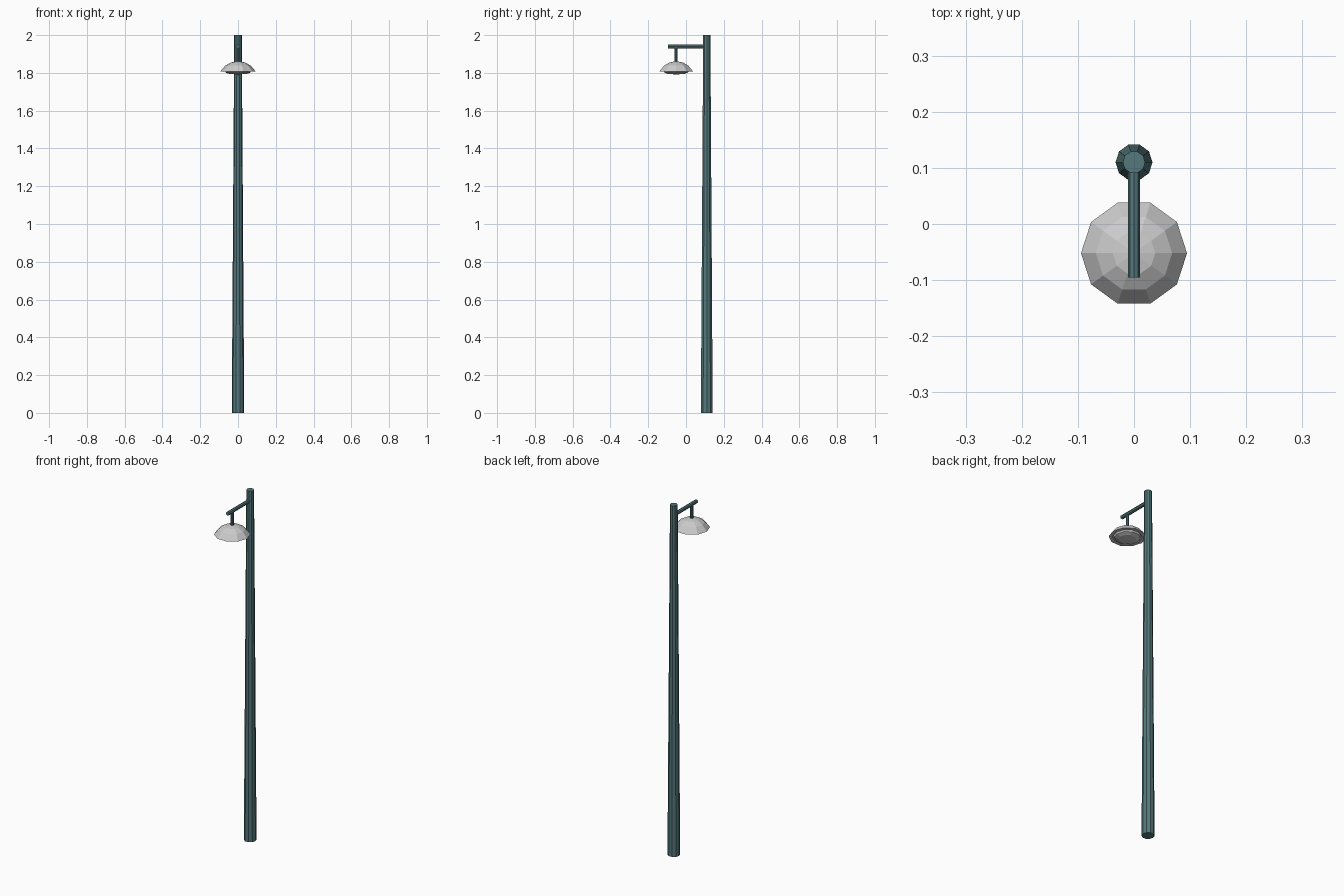
import bpy, bmesh, math
from mathutils import Vector

if "Cube" in bpy.data.objects:
    bpy.data.objects.remove(bpy.data.objects["Cube"])

teal = bpy.data.materials.new("teal_paint")
teal.diffuse_color = (0.09, 0.19, 0.20, 1)
teal.use_nodes = True
teal.node_tree.nodes["Principled BSDF"].inputs["Base Color"].default_value = teal.diffuse_color

POLE_Y, LAMP_Y, ARM_Z = 0.11, -0.052, 1.94


def rod(name, start, end, r1, r2, sides):
    """Capped, tapered rod between two points."""
    a, b = Vector(start), Vector(end)
    bpy.ops.mesh.primitive_cone_add(vertices=sides, radius1=r1, radius2=r2,
                                    depth=(b - a).length, location=(a + b) / 2)
    ob = bpy.context.object
    ob.name = name
    ob.rotation_euler = (b - a).to_track_quat('Z', 'Y').to_euler()
    ob.data.materials.append(teal)
    return ob


def lathe(name, profile, y, sides=10):
    """Revolve (radius, z) points that start and end on the axis."""
    bm = bmesh.new()
    pts = [bm.verts.new((r, 0, z)) for r, z in profile]
    edges = [bm.edges.new(pair) for pair in zip(pts, pts[1:])]
    bmesh.ops.spin(bm, geom=pts + edges, cent=(0, 0, 0), axis=(0, 0, 1),
                   angle=math.tau, steps=sides, use_duplicate=False)
    bmesh.ops.remove_doubles(bm, verts=bm.verts, dist=1e-4)
    bmesh.ops.recalc_face_normals(bm, faces=bm.faces)
    me = bpy.data.meshes.new(name)
    bm.to_mesh(me)
    bm.free()
    ob = bpy.data.objects.new(name, me)
    bpy.context.collection.objects.link(ob)
    ob.location.y = y
    return ob


# Tapered pole; spun so that a corner points along x
pole = rod("pole", (0, POLE_Y, 0), (0, POLE_Y, 2), 0.033, 0.02, 10)
pole.rotation_euler.z = math.pi / 2

# Arm and lamp hanger
rod("arm", (0, POLE_Y, ARM_Z), (0, -0.095, ARM_Z), 0.0105, 0.0105, 8)
rod("hanger", (0, LAMP_Y, ARM_Z), (0, LAMP_Y, 1.85), 0.008, 0.008, 8)

# Domed shade with a turned-in rim
lathe("lamp_shade", [(0, 1.862), (0.038, 1.855), (0.068, 1.838), (0.0945, 1.807),
                     (0.075, 1.807), (0.07, 1.815), (0, 1.815)], LAMP_Y)

# Bulging lens under the shade
lathe("lamp_lens", [(0, 1.816), (0.07, 1.813), (0.066, 1.802), (0.045, 1.794),
                    (0, 1.792)], LAMP_Y)
